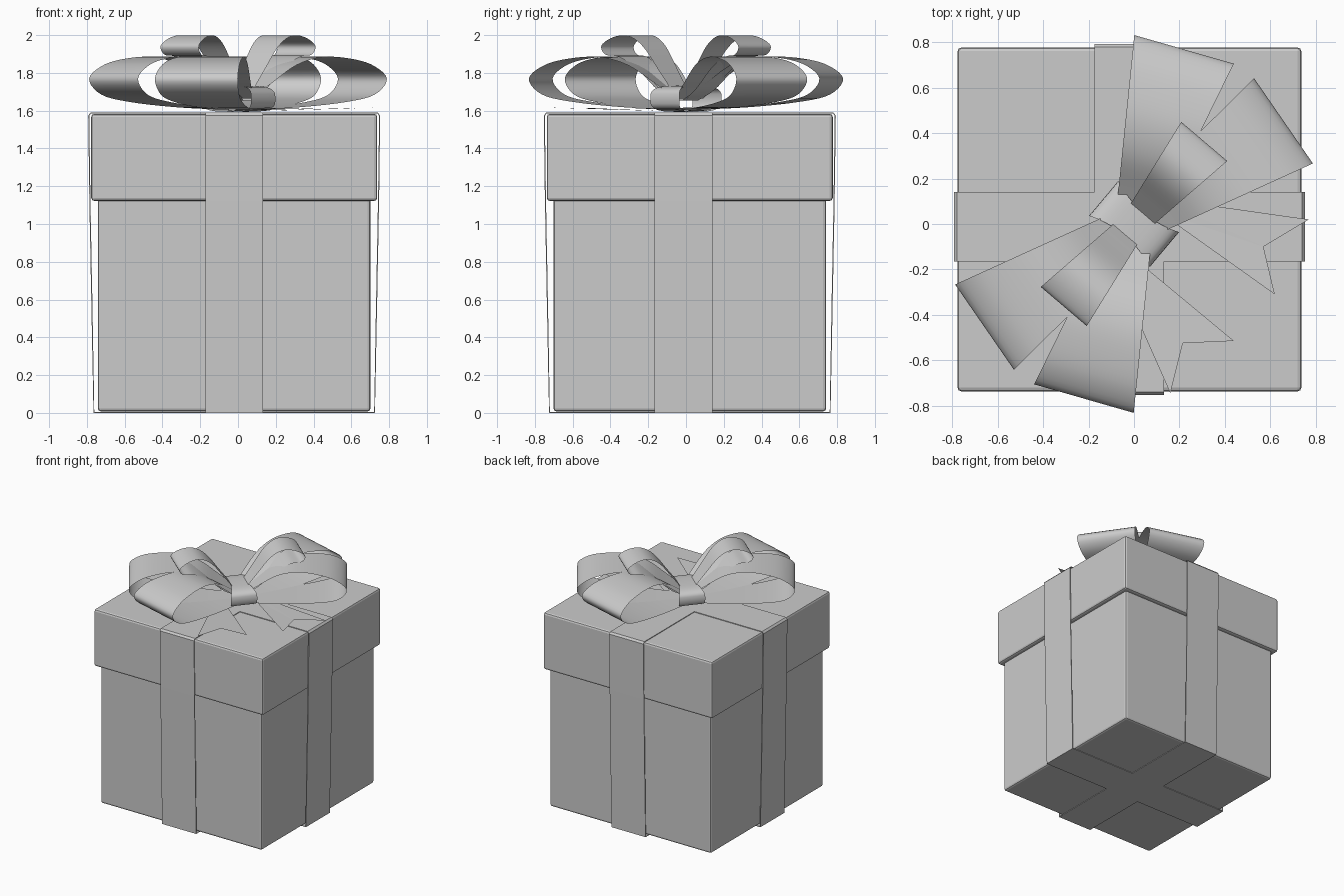
import bpy, bmesh, math
from mathutils import Vector

old = bpy.data.objects.get("Cube")
if old:
    bpy.data.objects.remove(old, do_unlink=True)

grey = bpy.data.materials.new("plain_grey")
grey.use_nodes = True
COLOUR = (0.6, 0.6, 0.6, 1)
grey.diffuse_color = COLOUR
grey.node_tree.nodes["Principled BSDF"].inputs["Base Color"].default_value = COLOUR

CX, CY = -0.02, 0.02      # centre of the box


def finish(name, bm, smooth=False):
    mesh = bpy.data.meshes.new(name)
    bm.to_mesh(mesh)
    bm.free()
    obj = bpy.data.objects.new(name, mesh)
    bpy.context.collection.objects.link(obj)
    mesh.materials.append(grey)
    if smooth:
        mesh.shade_smooth()
    return obj


def bevel(obj, width, segments=2):
    mod = obj.modifiers.new("bevel", "BEVEL")
    mod.width, mod.segments = width, segments


def box(name, half, z0, z1):
    bm = bmesh.new()
    bmesh.ops.create_cube(bm, size=1)
    for v in bm.verts:
        v.co = (CX + v.co.x * 2 * half, CY + v.co.y * 2 * half,
                z0 if v.co.z < 0 else z1)
    bevel(finish(name, bm), 0.016)


def spline(points, steps=5):
    """Smooth open path through the given points (Catmull-Rom)."""
    p = [Vector(q) for q in points]
    p = [2 * p[0] - p[1]] + p + [2 * p[-1] - p[-2]]
    out = []
    for a, b, c, d in zip(p, p[1:], p[2:], p[3:]):
        for i in range(steps):
            t = i / steps
            out.append(0.5 * (2 * b + (c - a) * t + (2 * a - 5 * b + 4 * c - d) * t * t
                              + (3 * b - a - 3 * c + d) * t ** 3))
    return out + [p[-2]]


def sweep(name, path, width, angle, centre=(0, 0), closed=False, smooth=True):
    """Sheet following path (distance, height), of given width, turned about z."""
    bm = bmesh.new()
    c, s = math.cos(angle), math.sin(angle)
    rows = []
    for d, z in path:
        w = width(d) / 2
        rows.append([bm.verts.new((centre[0] + d * c - k * s, centre[1] + d * s + k * c, z))
                     for k in (-w, -w / 3, w / 3, w)])
    pairs = list(zip(rows, rows[1:])) + ([(rows[-1], rows[0])] if closed else [])
    for a, b in pairs:
        for i in range(3):
            bm.faces.new((a[i], b[i], b[i + 1], a[i + 1]))
    bmesh.ops.recalc_face_normals(bm, faces=bm.faces)
    return finish(name, bm, smooth)


# Box and lid
box("box_body", 0.722, 0.008, 1.2)
box("box_lid", 0.757, 1.122, 1.583)

# Two ribbons wrapped around the box, slightly wider at the top
band = [(-0.745, 0.0), (0.745, 0.0), (0.757, 0.6), (0.767, 1.12), (0.773, 1.575),
        (0.76, 1.59), (-0.76, 1.59), (-0.773, 1.575), (-0.767, 1.12), (-0.757, 0.6)]
for name, turn in (("ribbon_across", 0), ("ribbon_front_to_back", math.pi / 2)):
    obj = sweep(name, band, lambda d: 0.306, turn, (CX, CY - 0.035 if turn == 0 else CY),
                closed=True, smooth=False)
    if turn == 0:
        obj.location.y = 0.002
    mod = obj.modifiers.new("thickness", "SOLIDIFY")
    mod.thickness, mod.offset = 0.006, -1

# Bow loops, repeated on the opposite side
big = spline([(0.03, 1.665), (0.14, 1.745), (0.28, 1.84), (0.42, 1.882), (0.56, 1.88),
              (0.71, 1.845), (0.8, 1.77), (0.73, 1.685), (0.56, 1.645),
              (0.3, 1.618), (0.03, 1.605)])
small = spline([(0.03, 1.69), (0.12, 1.81), (0.22, 1.94), (0.31, 1.995), (0.4, 1.99),
                (0.475, 1.945), (0.45, 1.897), (0.37, 1.885), (0.26, 1.825),
                (0.13, 1.71), (0.03, 1.655)])
for side, turn in (("back", 0), ("front", math.pi)):
    for name, path, deg, w0, w1, length in (
            ("inner_loop", big, 74, 0.17, 0.456, 0.8),
            ("outer_loop", big, 34.6, 0.17, 0.456, 0.8),
            ("small_loop", small, 49.6, 0.12, 0.265, 0.475)):
        sweep(f"bow_{name}_{side}", path,
              lambda d: w0 + (w1 - w0) * d / length, math.radians(deg) + turn)

# Knot band, pinched in the middle
ring = []
for i in range(32):
    a = math.tau * i / 32
    c, s = math.cos(a), math.sin(a)
    ring.append((0.175 * math.copysign(abs(c) ** 0.6, c),
                 1.663 + 0.069 * math.copysign(abs(s) ** 0.6, s)))
sweep("bow_knot", ring, lambda d: 0.13 + 2.3 * d * d, math.radians(-40), closed=True)

# Flat ribbon tails with notched ends
tails = {
    "tail_side": [(0.1, 0.06), (0.62, -0.31), (0.57, -0.1), (0.77, 0.02), (0.1, 0.115)],
    "tail_front": [(-0.06, -0.25), (0.16, -0.745), (0.215, -0.525), (0.44, -0.515), (0, -0.15)],
}
for name, outline in tails.items():
    bm = bmesh.new()
    a, b, notch, c, d = [bm.verts.new((x, y, 1.594 + 0.03 * math.hypot(x, y)))
                         for x, y in outline]
    for tri in ((a, b, notch), (a, notch, d), (notch, c, d)):
        bm.faces.new(tri)
    finish(name, bm)
